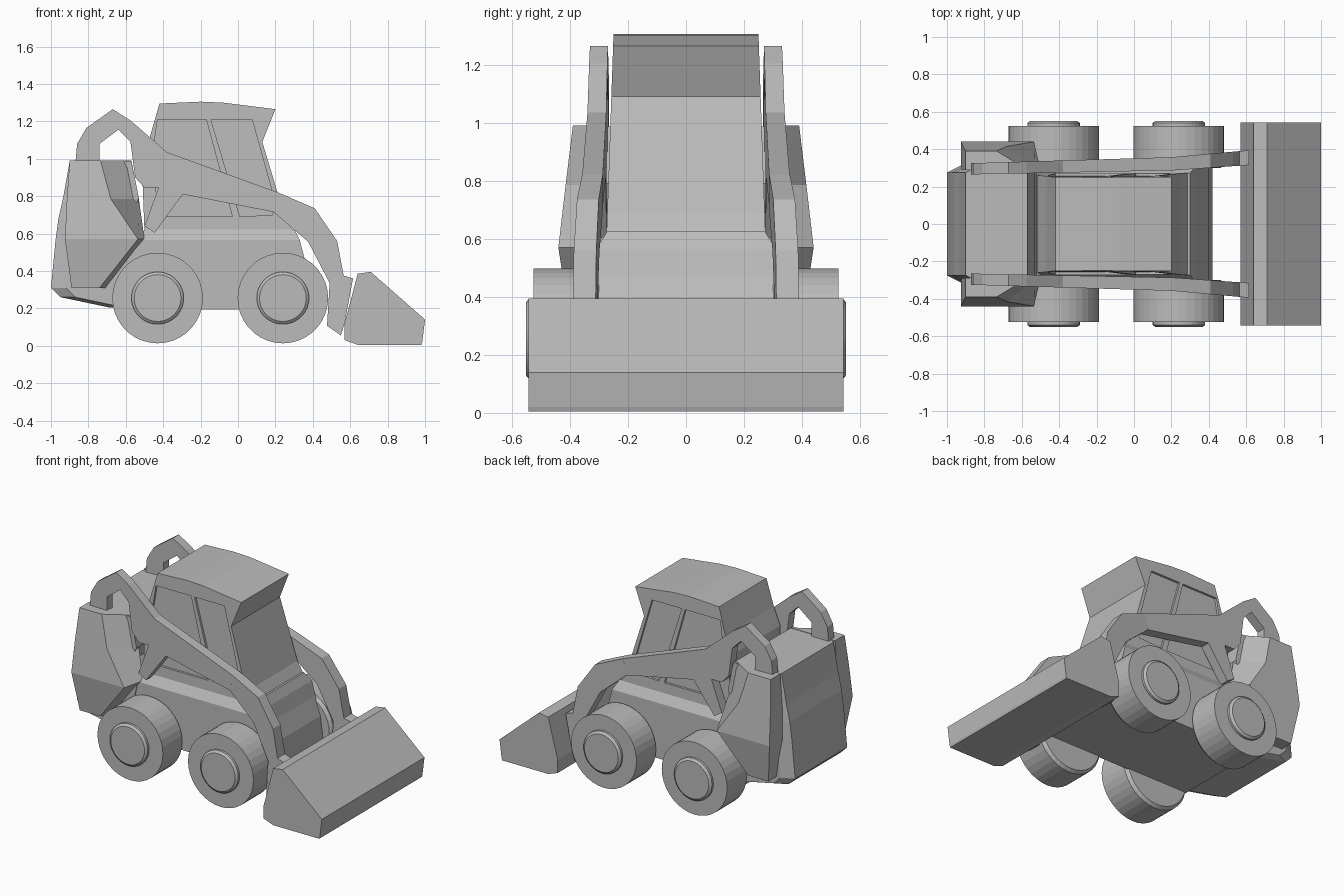
import bpy, bmesh, math
from mathutils import Matrix

if "Cube" in bpy.data.objects:
    bpy.data.objects.remove(bpy.data.objects["Cube"])

mat = bpy.data.materials.new("plain grey")
mat.diffuse_color = (0.5, 0.5, 0.5, 1)
mat.use_nodes = True
mat.node_tree.nodes["Principled BSDF"].inputs["Base Color"].default_value = mat.diffuse_color


def finish(name, bm):
    bmesh.ops.recalc_face_normals(bm, faces=bm.faces)
    me = bpy.data.meshes.new(name)
    bm.to_mesh(me)
    bm.free()
    me.materials.append(mat)
    ob = bpy.data.objects.new(name, me)
    bpy.context.collection.objects.link(ob)
    return ob


def bridge(bm, rings):
    """Skin a list of equal-length point rings and cap both ends."""
    vs = [[bm.verts.new(p) for p in r] for r in rings]
    n = len(vs[0])
    for a, b in zip(vs, vs[1:]):
        for i in range(n):
            j = (i + 1) % n
            bm.faces.new((a[i], a[j], b[j], b[i]))
    bm.faces.new(vs[0])
    bm.faces.new(vs[-1])


def loft(name, rings):
    bm = bmesh.new()
    bridge(bm, rings)
    return finish(name, bm)


def prism(name, pts, y0, y1):
    """x-z profile between two y functions of (x, z)."""
    return loft(name, [[(x, f(x, z), z) for x, z in pts] for f in (y0, y1)])


def pair(name, make):
    """Build a part on both sides of the machine."""
    for side, s in (("left", 1), ("right", -1)):
        make(f"{name}_{side}", s)


# lower chassis tub with sloped ledge
loft("chassis", [[(x0, -y, z), (x1, -y, z), (x1, y, z), (x0, y, z)] for z, x0, x1, y in (
    (.195, -.66, .42, .31), (.35, -.6, .40, .31), (.47, -.56, .355, .31),
    (.565, -.52, .33, .31), (.625, -.5, .30, .272))])

# rear engine housing with chamfered back corners
loft("engine_housing", [
    [(x0, -.275, z), (x0 + .08, -.315, z), (x1, -.315, z),
     (x1, .315, z), (x0 + .08, .315, z), (x0, .275, z)] for z, x0, x1 in (
        (.205, -.69, -.58), (.26, -.95, -.58), (.31, -1.0, -.58), (.57, -.975, -.52),
        (.68, -.96, -.585), (.79, -.935, -.53), (.987, -.9, -.57))])

# flared side pods
pair("side_pod", lambda n, s: loft(n, [
    [(x0, s * .29, z), (x0, s * y, z), (xo, s * y, z), (xi, s * .29, z)]
    for z, x0, xo, xi, y in (
        (.31, -.89, -.74, -.70, .40), (.57, -.925, -.535, -.50, .44),
        (.785, -.915, -.68, -.53, .415), (.99, -.9, -.735, -.57, .39))]))


# cab, slightly wider towards its base
def cab_y(z):
    return .25 + (1.3 - z) * .035


cab = prism("cab", [(-.42, 1.295), (-.2, 1.305), (-.08, 1.30), (.2, 1.265), (.13, 1.09),
                    (.25, .69), (.295, .61), (-.5, .61), (-.515, 1.0), (-.47, 1.12)],
            lambda x, z: -cab_y(z), lambda x, z: cab_y(z))

# recessed side windows
windows = {
    "rear_window_cutter": [(-.43, 1.21), (-.17, 1.21), (-.03, .69), (-.42, .69), (-.46, 1.0)],
    "front_window_cutter": [(-.145, 1.21), (.075, 1.21), (.195, .78), (.185, .70), (.01, .69)]}
for wname, pts in windows.items():
    def cut(n, s, pts=pts):
        c = prism(n, pts, lambda x, z: s * (cab_y(z) - .015), lambda x, z: s * .4)
        m = cab.modifiers.new(n, 'BOOLEAN')
        m.operation, m.solver, m.object = 'DIFFERENCE', 'EXACT', c
        return c
    pair(wname, cut)
bpy.context.view_layer.update()
baked = bpy.data.meshes.new_from_object(cab.evaluated_get(bpy.context.evaluated_depsgraph_get()))
cab.modifiers.clear()
cab.data = baked
for o in list(bpy.data.objects):
    if "cutter" in o.name:
        bpy.data.objects.remove(o)

# lift arms: looped rear half and bent front half
rear = [(-.87, .97), (-.86, 1.08), (-.81, 1.165), (-.67, 1.265), (-.575, 1.205), (-.38, 1.035),
        (.214, .82), (.19, .715), (-.295, .81), (-.445, .605), (-.5, .64), (-.425, .845),
        (-.5, .845), (-.55, .9), (-.575, 1.09), (-.64, 1.155), (-.74, 1.08), (-.74, .97)]
front = [(.214, .82), (.41, .735), (.53, .56), (.565, .375), (.615, .36), (.57, .12),
         (.55, .055), (.476, .107), (.49, .335), (.375, .556), (.19, .715)]
pair("rear_arm", lambda n, s: prism(
    n, rear, lambda x, z: s * (.265 + .02 * (x + .87)), lambda x, z: s * (.325 + .03 * (x + .87))))
pair("front_arm", lambda n, s: prism(
    n, front, lambda x, z: s * (.286 + .07 * (x - .2)), lambda x, z: s * (.357 + .09 * (x - .2))))

# bucket
prism("bucket", [(.64, .005), (.98, .005), (.985, .02), (1.0, .14), (.71, .395), (.64, .385),
                 (.57, .12), (.57, .03)], lambda x, z: -.542, lambda x, z: .542)


# wheels: tyre with a raised tapered hub
def wheel(name, x, s):
    bm = bmesh.new()
    n = 36
    for steps in (((.30, .225), (.32, .242), (.525, .242)), ((.5, .14), (.54, .14), (.552, .125))):
        bridge(bm, [[(x + r * math.cos(i * math.tau / n), s * y, .255 + r * math.sin(i * math.tau / n))
                     for i in range(n)] for y, r in steps])
    return finish(name, bm)


for label, wx in (("rear_wheel", -.43), ("front_wheel", .24)):
    pair(label, lambda n, s: wheel(n, wx, s))
